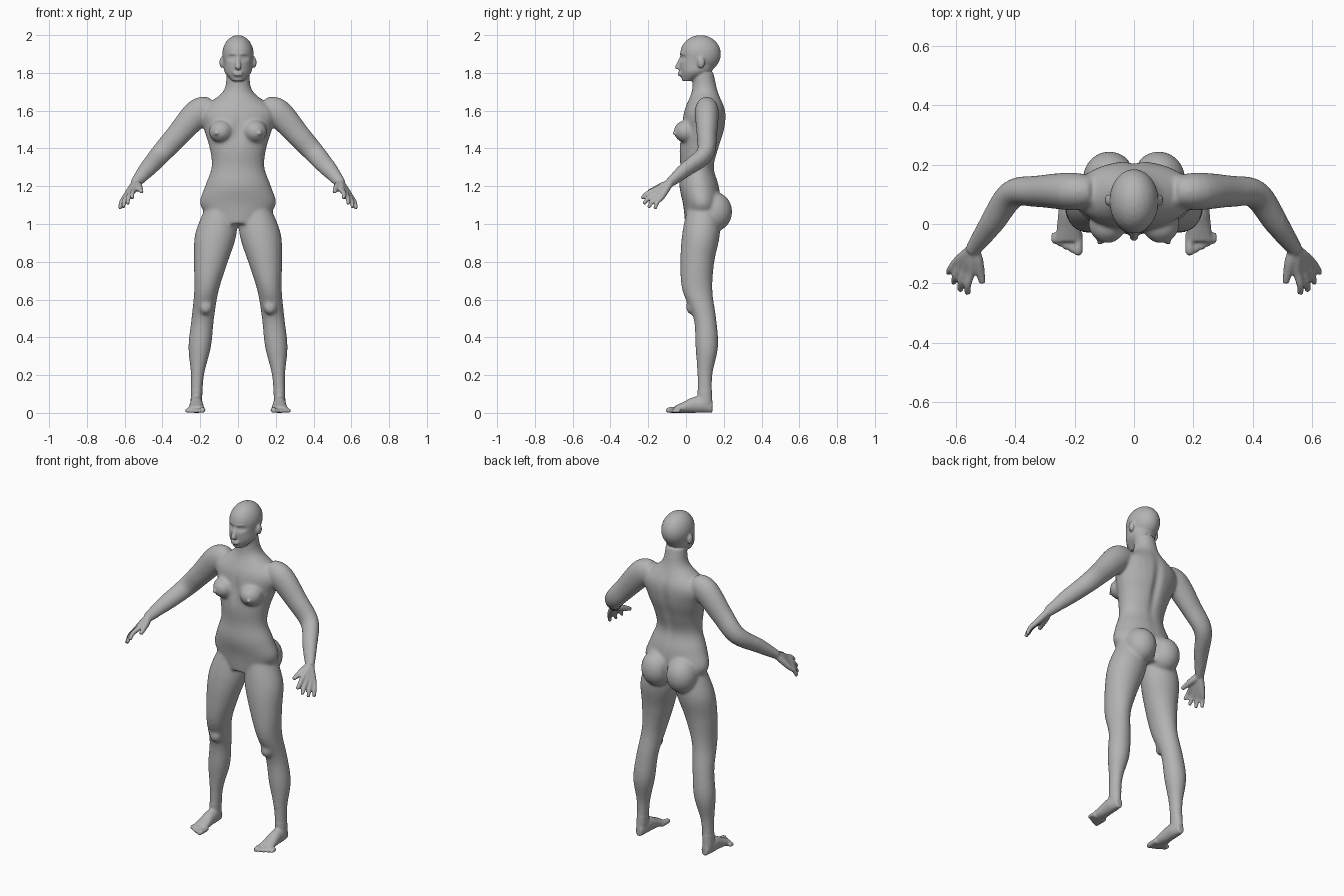
import bpy
import bmesh
import math
from mathutils import Vector, Matrix

cube = bpy.data.objects.get("Cube")
if cube:
    bpy.data.objects.remove(cube, do_unlink=True)

X, Y, Z = Vector((1, 0, 0)), Vector((0, 1, 0)), Vector((0, 0, 1))
SIDES = 28
STEPS = 5
bm = bmesh.new()


def spline(rows):
    """Smooth curve through rows of numbers, using Hermite segments."""
    rows = [Vector(row) for row in rows]
    last = len(rows) - 1
    slopes = [(rows[min(i + 1, last)] - rows[max(i - 1, 0)]) / 2 for i in range(last + 1)]
    curve = []
    for i in range(last):
        for step in range(STEPS):
            t = step / STEPS
            ease = t * t * (3 - t - t)
            curve.append(rows[i].lerp(rows[i + 1], ease)
                         + slopes[i] * t * (1 - t) ** 2
                         - slopes[i + 1] * t * t * (1 - t))
    return curve + [rows[last]]


def loft(rows, axes=None, mirror=False):
    """Skin ellipses (x, y, z, radius_u, radius_v); axes follow the path if not given."""
    rows = spline(rows)
    points = [row.to_3d() if len(row) < 4 else Vector(row[:3]) for row in rows]
    last = len(points) - 1
    for sign in ((1, -1) if mirror else (1,)):
        rings = []
        for i, row in enumerate(rows):
            if axes:
                u, v = axes
            else:
                along = (points[min(i + 1, last)] - points[max(i - 1, 0)]).normalized()
                u = (Y - along * along.dot(Y)).normalized()
                v = along.cross(u)
            ring = []
            for side in range(SIDES):
                angle = math.tau * side / SIDES
                p = points[i] + u * math.cos(angle) * row[3] + v * math.sin(angle) * row[4]
                ring.append(bm.verts.new((p.x * sign, p.y, p.z)))
            rings.append(ring)
        for lower, upper in zip(rings, rings[1:]):
            for side in range(SIDES):
                following = (side + 1) % SIDES
                bm.faces.new((lower[side], lower[following], upper[following], upper[side]))
        bm.faces.new(rings[0])
        bm.faces.new(rings[-1])


def column(start, step, sections, centre_x=None):
    """Upright form from evenly spaced sections (y, half width, half depth)."""
    rows = []
    for i, (y, wide, deep) in enumerate(sections):
        z = start + step * i
        rows.append((centre_x(z) if centre_x else 0, y, z, wide, deep))
    loft(rows, (X, Y), mirror=centre_x is not None)


def limb(points, flatten=1):
    """Mirrored tube through (x, y, z, radius)."""
    loft([(x, y, z, r * flatten, r) for x, y, z, r in points], mirror=True)


def blob(centre, radii):
    """Ellipsoid mass, mirrored when it is off the middle."""
    x, y, z = centre
    for place_x in {x, -x}:
        place = Matrix.Translation((place_x, y, z))
        bmesh.ops.create_uvsphere(bm, u_segments=SIDES, v_segments=SIDES // 2, radius=1,
                                  matrix=place @ Matrix.Diagonal((*radii, 1)))


# Trunk, from crotch to the top of the neck
column(1, .1, [(.085, .12, .09), (.085, .2, .1), (.07, .175, .105), (.06, .14, .09),
               (.07, .15, .105), (.09, .18, .115), (.1, .2, .11), (.1, .08, .07),
               (.09, .06, .055)])

# Skull, then face from chin to brow
blob((0, .077, 1.9), (.083, .108, .1))
column(1.757, .045, [(.01, .03, .03), (.05, .07, .08), (.06, .075, .095), (.07, .08, .1)])

# Nose, lips, ears
loft([(0, -.02, 1.89, .01, .01), (0, -.045, 1.83, .015, .013), (0, -.03, 1.82, .015, .01)],
     (X, Y))
for lip_height in (1.802, 1.79):
    blob((0, -.03, lip_height), (.027, .013, .008))
blob((.086, .08, 1.855), (.012, .02, .03))

# Chest, seat and knee masses
blob((.09, 0, 1.49), (.064, .064, .06))
blob((.115, -.06, 1.48), (.01, .012, .01))
blob((.083, .15, 1.065), (.09, .095, .105))
blob((.17, .03, .56), (.035, .03, .04))

# Legs, hip to ankle, spreading towards the floor
column(1.1, -.15, [(.09, .08, .08), (.08, .11, .1), (.06, .09, .09), (.06, .065, .08),
                   (.1, .06, .06), (.11, .06, .06), (.1, .035, .04), (.1, .03, .04)],
       centre_x=lambda z: .222 - .115 * z ** 1.7)

# Feet, heel to ball, with the sole on the floor
foot_sections = ((.02, .03), (.033, .043), (.035, .042), (.04, .03), (.045, .018))
loft([(.22, .14 - .05 * i, tall, wide, tall) for i, (wide, tall) in enumerate(foot_sections)],
     (X, Z), mirror=True)

# Toes, big to little
for i in range(5):
    x = .188 + .02 * i
    tip = -.107 + .01 * i
    r = .011 if i else .015
    loft([(x, y, size, size, size) for y, size in ((-.03, r), (tip + r, r), (tip, r / 2))],
         (X, Z), mirror=True)

# Arms, shoulder to wrist
limb([(.14, .11, 1.61, .06), (.21, .11, 1.59, .075), (.32, .11, 1.47, .063),
      (.41, .1, 1.37, .055), (.48, 0, 1.29, .045), (.545, -.09, 1.215, .027)], flatten=.85)

# Fingers with their palm bones, index to little, the middle ones longer
wrist = Vector((.543, -.085, 1.217))
first_knuckle, last_knuckle = Vector((.55, -.165, 1.18)), Vector((.6, -.13, 1.14))
first_tip, last_tip = Vector((.56, -.235, 1.135)), Vector((.625, -.165, 1.08))
for i in range(4):
    knuckle = first_knuckle.lerp(last_knuckle, i / 3)
    tip = first_tip.lerp(last_tip, i / 3)
    tip += (tip - knuckle) * math.sin(math.pi * i / 3) / 4
    bend = knuckle.lerp(tip, .5) + (X - Y + Z) * .005
    limb([(*wrist, .02), (*wrist.lerp(knuckle, .5), .019), (*knuckle, .015),
          (*bend, .0125), (*tip, .01)])

# Thumb
limb([(*wrist, .02), (.527, -.125, 1.2, .02), (.51, -.2, 1.17, .011)])

# Fuse all the masses into one skin
bmesh.ops.recalc_face_normals(bm, faces=bm.faces[:])
masses = bpy.data.meshes.new("body_masses")
bm.to_mesh(masses)
bm.free()
body = bpy.data.objects.new("body", masses)
bpy.context.collection.objects.link(body)
fuse = body.modifiers.new("fuse", 'REMESH')
fuse.mode = 'VOXEL'
fuse.voxel_size = .006
graph = bpy.context.evaluated_depsgraph_get()
skin = bpy.data.meshes.new_from_object(body.evaluated_get(graph))
body.modifiers.clear()
body.data = skin
skin.name = "body"
bpy.data.meshes.remove(masses)

# Relax the skin: lightly everywhere, strongly on trunk and limbs
bm = bmesh.new()
bm.from_mesh(skin)
trunk = [v for v in bm.verts
         if .12 < v.co.z < 1.74 and abs(v.co.x) < .5 and v.co.y > -.055]
for verts, times in ((bm.verts[:], 2), (trunk, 12)):
    for _ in range(times):
        bmesh.ops.smooth_vert(bm, verts=verts, factor=.5,
                              use_axis_x=True, use_axis_y=True, use_axis_z=True)


def sculpt(centre, spread, push):
    """Soft dent or bump pushed along y, repeated on both sides."""
    x, y, z = centre
    for v in bm.verts:
        offset = Vector((abs(v.co.x) - x, v.co.y - y, v.co.z - z))
        distance = sum((a / b) ** 2 for a, b in zip(offset, spread))
        v.co.y += push * math.exp(-distance)


# Spine, cleft, breastbone
sculpt((0, .2, 1.45), (.025, .08, .17), -.014)
sculpt((0, .23, 1.06), (.012, .06, .07), -.02)
sculpt((0, -.02, 1.5), (.02, .04, .08), .008)
# Eye sockets, eyelids, brows
sculpt((.034, -.02, 1.88), (.02, .03, .012), .013)
sculpt((.034, -.01, 1.88), (.011, .03, .006), -.007)
sculpt((.03, -.03, 1.9), (.024, .03, .007), -.004)
bm.to_mesh(skin)
bm.free()

# One plain grey
grey = bpy.data.materials.new("plain_grey")
grey.use_nodes = True
colour = (.45, .45, .45, 1)
grey.diffuse_color = colour
grey.node_tree.nodes["Principled BSDF"].inputs["Base Color"].default_value = colour
skin.materials.clear()
skin.materials.append(grey)
skin.polygons.foreach_set("use_smooth", [True] * len(skin.polygons))
skin.update()
